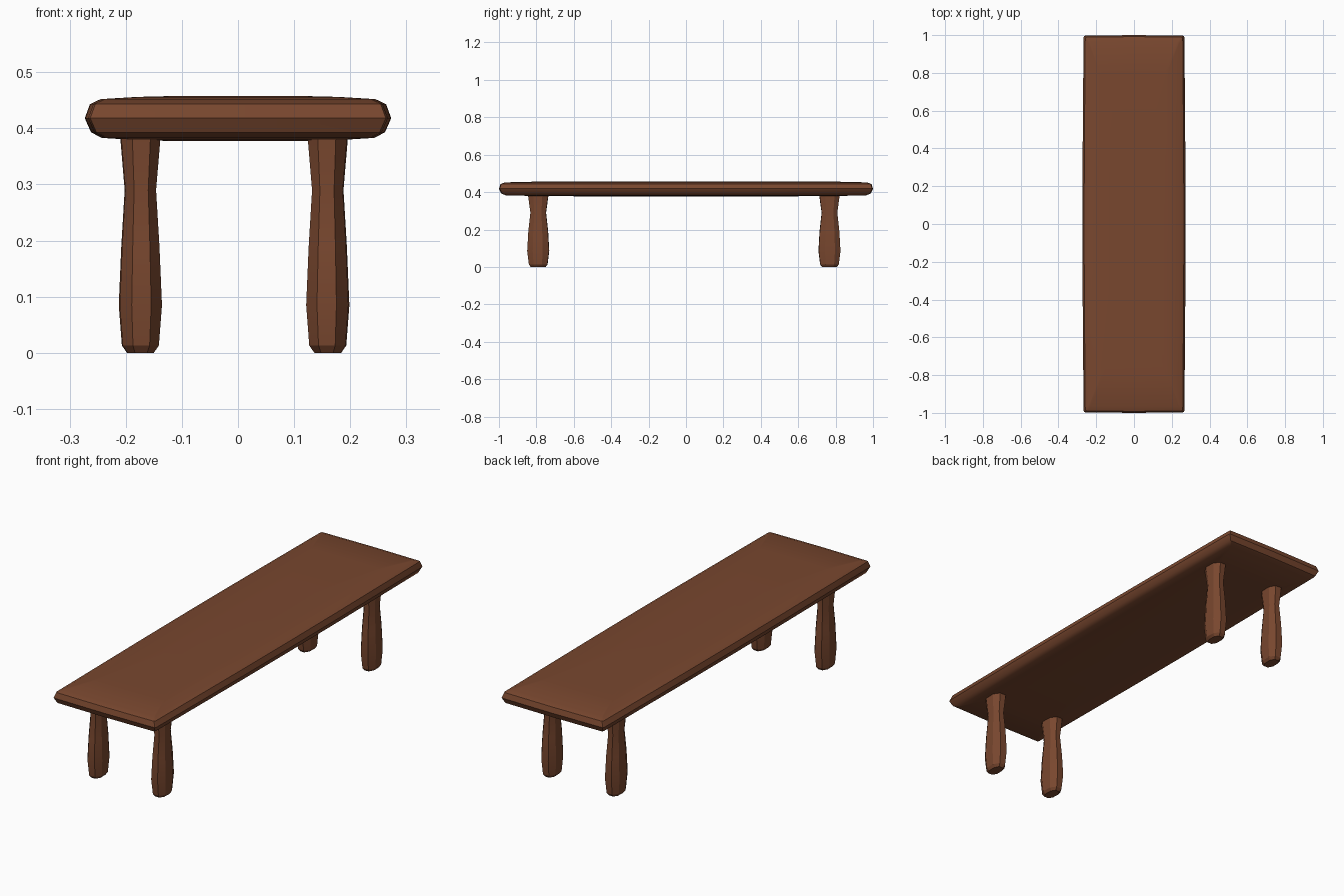
import bpy, bmesh, math

if "Cube" in bpy.data.objects:
    bpy.data.objects.remove(bpy.data.objects["Cube"])

wood = bpy.data.materials.new("brown_wood")
wood.diffuse_color = (0.19, 0.063, 0.028, 1)
wood.use_nodes = True
wood.node_tree.nodes["Principled BSDF"].inputs["Base Color"].default_value = wood.diffuse_color


def loft(name, rings, angle):
    """Skin a stack of equal-length point rings and cap both ends."""
    bm = bmesh.new()
    loops = [[bm.verts.new(p) for p in ring] for ring in rings]
    n = len(loops[0])
    for a, b in zip(loops, loops[1:]):
        for i in range(n):
            j = (i + 1) % n
            bm.faces.new((a[i], a[j], b[j], b[i]))
    bm.faces.new(loops[0][::-1])
    bm.faces.new(loops[-1])
    bmesh.ops.recalc_face_normals(bm, faces=bm.faces[:])
    mesh = bpy.data.meshes.new(name)
    bm.to_mesh(mesh)
    bm.free()
    mesh.materials.append(wood)
    obj = bpy.data.objects.new(name, mesh)
    bpy.context.collection.objects.link(obj)
    bpy.ops.object.select_all(action='DESELECT')
    obj.select_set(True)
    bpy.context.view_layer.objects.active = obj
    bpy.ops.object.shade_smooth_by_angle(angle=math.radians(angle))
    return obj


def plank_ring(hx, hy, z, corner=0.012):
    """Rectangle with small cut corners and gently bowed sides."""
    bow = 0.006
    quarter = [(hx - bow, hy - corner), (hx - bow - corner * 0.3, hy - corner * 0.3),
               (hx - bow - corner, hy - 0.003), (0, hy)]
    side = [(hx, 0), (hx - 0.001, hy * 0.35)] + quarter
    pts = side + [(-x, y) for x, y in side[-2:0:-1]]
    pts += [(-x, -y) for x, y in side] + [(x, -y) for x, y in side[-2:0:-1]]
    return [(x, y, z) for x, y in pts]


# Seat: softly crowned plank with rounded edges
seat_profile = [
    (0.10, 0.45, 0.377), (0.18, 0.80, 0.379), (0.243, 0.965, 0.383),
    (0.262, 0.988, 0.393), (0.273, 1.000, 0.418), (0.264, 0.992, 0.443),
    (0.245, 0.967, 0.452), (0.18, 0.80, 0.456), (0.10, 0.45, 0.458)]
loft("seat", [plank_ring(*p) for p in seat_profile], 40)

# Legs: hand-hewn eight-sided posts, waisted near the top (half x, half y, z)
leg_profile = [
    (0.024, 0.040, 0.001), (0.033, 0.050, 0.013), (0.0385, 0.059, 0.085),
    (0.034, 0.053, 0.19), (0.028, 0.042, 0.29), (0.036, 0.055, 0.385),
    (0.036, 0.055, 0.41)]
octagon = [(1, -0.45), (0.95, 0.5), (0.4, 1), (-0.5, 0.97),
           (-1, 0.4), (-0.95, -0.5), (-0.4, -1), (0.5, -0.97)]


def leg(name, cx, cy, flip_x, flip_y):
    rings = [[(cx + flip_x * x * hx, cy + flip_y * y * hy, z) for x, y in octagon]
             for hx, hy, z in leg_profile]
    loft(name, rings, 25)


for y_name, cy, fy in (("front", -0.79, 1), ("back", 0.767, -1)):
    for x_name, cx, fx in (("left", -0.174, 1), ("right", 0.16, -1)):
        leg(f"{y_name}_{x_name}_leg", cx, cy, fx, fy)

# Stand the bench on z = 0
for obj in bpy.context.collection.objects:
    if obj.name.endswith("leg"):
        low = min(v.co.z for v in obj.data.vertices)
        for v in obj.data.vertices:
            if v.co.z < low + 0.001:
                v.co.z = 0
